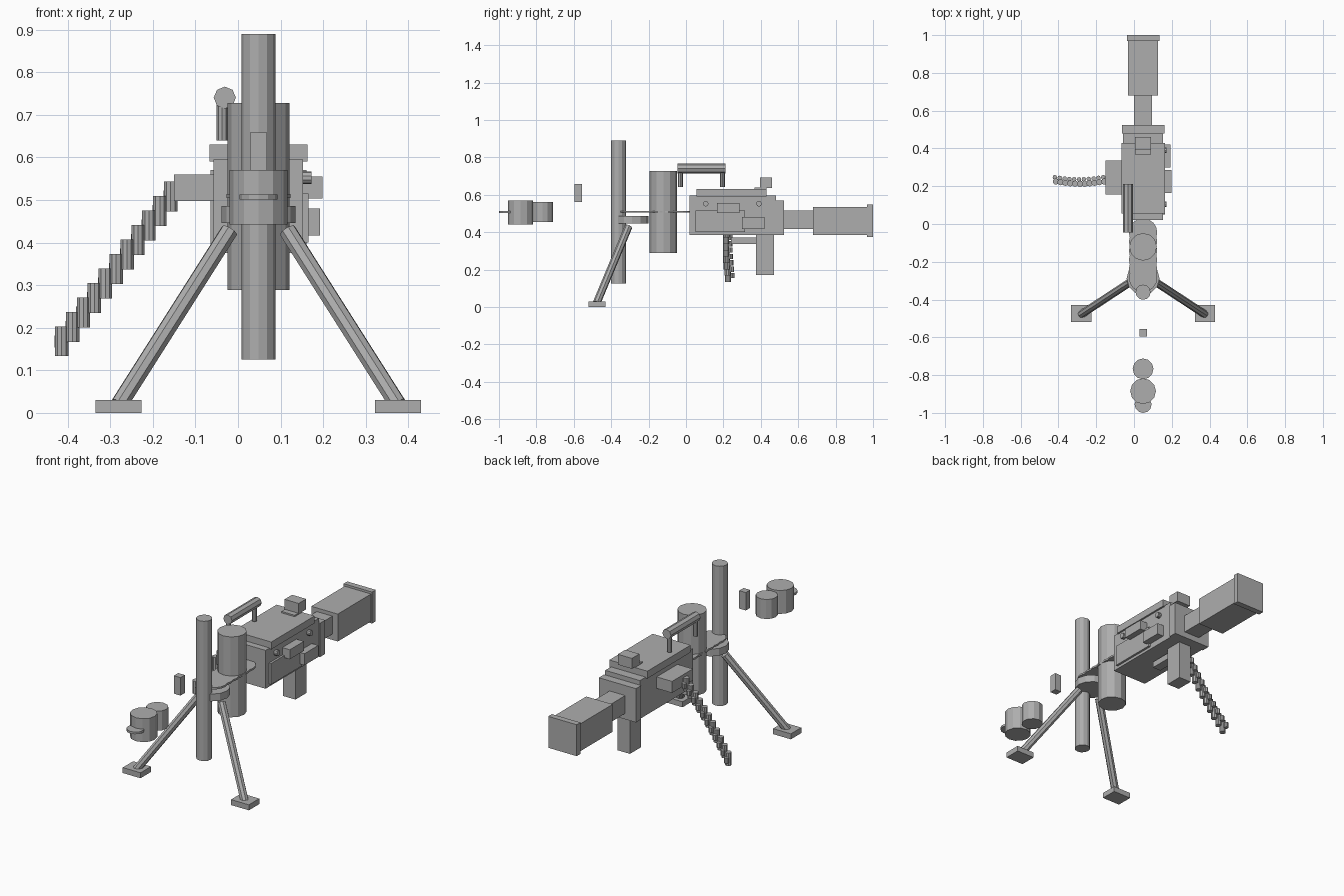
import bpy, math
from mathutils import Vector

CX = 0.048  # centre line of the model

grey = bpy.data.materials.new("flat grey")
grey.diffuse_color = (0.42, 0.42, 0.42, 1)


def finish(name):
    ob = bpy.context.object
    ob.name = name
    ob.data.materials.append(grey)
    return ob


def box(name, x0, x1, y0, y1, z0, z1):
    bpy.ops.mesh.primitive_cube_add(size=1, location=((x0 + x1) / 2, (y0 + y1) / 2, (z0 + z1) / 2))
    bpy.context.object.scale = (x1 - x0, y1 - y0, z1 - z0)
    return finish(name)


def rod(name, a, b, r, sides=12):
    a, b = Vector(a), Vector(b)
    d = b - a
    bpy.ops.mesh.primitive_cylinder_add(vertices=sides, radius=r, depth=d.length, location=(a + b) / 2)
    bpy.context.object.rotation_euler = d.to_track_quat('Z', 'Y').to_euler()
    return finish(name)


def post(name, x, y, z0, z1, r, sides=12):
    return rod(name, (x, y, z0), (x, y, z1), r, sides)


def centred(name, w, y0, y1, z0, z1):
    return box(name, CX - w / 2, CX + w / 2, y0, y1, z0, z1)


# Receiver with lid and end plate
centred("receiver", 0.21, 0.02, 0.48, 0.385, 0.595)
centred("receiver_lid", 0.23, 0.055, 0.43, 0.59, 0.63)
centred("end_plate", 0.225, 0.48, 0.525, 0.385, 0.57)

# Stock
centred("stock_neck", 0.095, 0.52, 0.69, 0.417, 0.515)
centred("stock", 0.16, 0.68, 0.98, 0.385, 0.535)
centred("butt_plate", 0.172, 0.968, 1.0, 0.375, 0.547)

# Grip and trigger guard
centred("grip", 0.075, 0.375, 0.47, 0.172, 0.39)
centred("trigger_guard", 0.05, 0.24, 0.385, 0.337, 0.37)

# Sights
centred("rear_sight_base", 0.08, 0.365, 0.43, 0.61, 0.638)
centred("rear_sight", 0.085, 0.395, 0.46, 0.635, 0.692)
centred("front_sight", 0.04, -0.595, -0.557, 0.56, 0.658)

# Side fittings
box("side_plate", 0.14, 0.165, 0.05, 0.315, 0.4, 0.515)
box("upper_side_block", 0.14, 0.198, 0.165, 0.287, 0.503, 0.555)
box("lower_side_block", 0.14, 0.192, 0.3, 0.42, 0.417, 0.48)
for y in (0.105, 0.39):
    rod("side_pin", (0.14, y, 0.552), (0.172, y, 0.552), 0.015, 10)

# Feed tray and hanging belt
box("feed_tray", -0.15, -0.04, 0.155, 0.335, 0.497, 0.56)
for i in range(11):
    x, z = -0.414 + 0.0256 * i, 0.168 + 0.034 * i
    y = 0.233 - 0.012 * math.sin(math.pi * i / 10)
    post("belt_round", x, y - 0.008, z - 0.035, z + 0.035, 0.0165, 10)
    post("belt_link", x - 0.005, y + 0.015, z - 0.014, z + 0.014, 0.012, 8)

# Carry handle
for y in (-0.03, 0.195):
    post("handle_post", -0.037, y, 0.64, 0.74, 0.013, 8)
rod("handle_bar", (-0.031, -0.045, 0.74), (-0.031, 0.212, 0.74), 0.026, 8)

# Upright tubes, thin discs and detached drums
post("tall_tube", CX, -0.361, 0.125, 0.89, 0.04)
post("wide_tube", CX, -0.121, 0.288, 0.728, 0.073)
for i in range(6):
    post("thin_disc", CX, -0.045 - 0.048 * i, 0.504, 0.514, 0.075, 16)
post("large_drum", CX, -0.885, 0.442, 0.57, 0.068)
post("small_drum", CX, -0.767, 0.453, 0.56, 0.055)
post("drum_disc", CX, -0.955, 0.501, 0.513, 0.045)

# Stand: hub, two legs and feet
post("stand_hub", CX, -0.288, 0.446, 0.486, 0.087)
for s in (-1, 1):
    rod("stand_leg", (CX + s * 0.068, -0.308, 0.428), (CX + s * 0.327, -0.478, 0.02), 0.021, 8)
    fx = CX + s * 0.328
    box("stand_foot", fx - 0.054, fx + 0.054, -0.52, -0.43, 0, 0.03)
